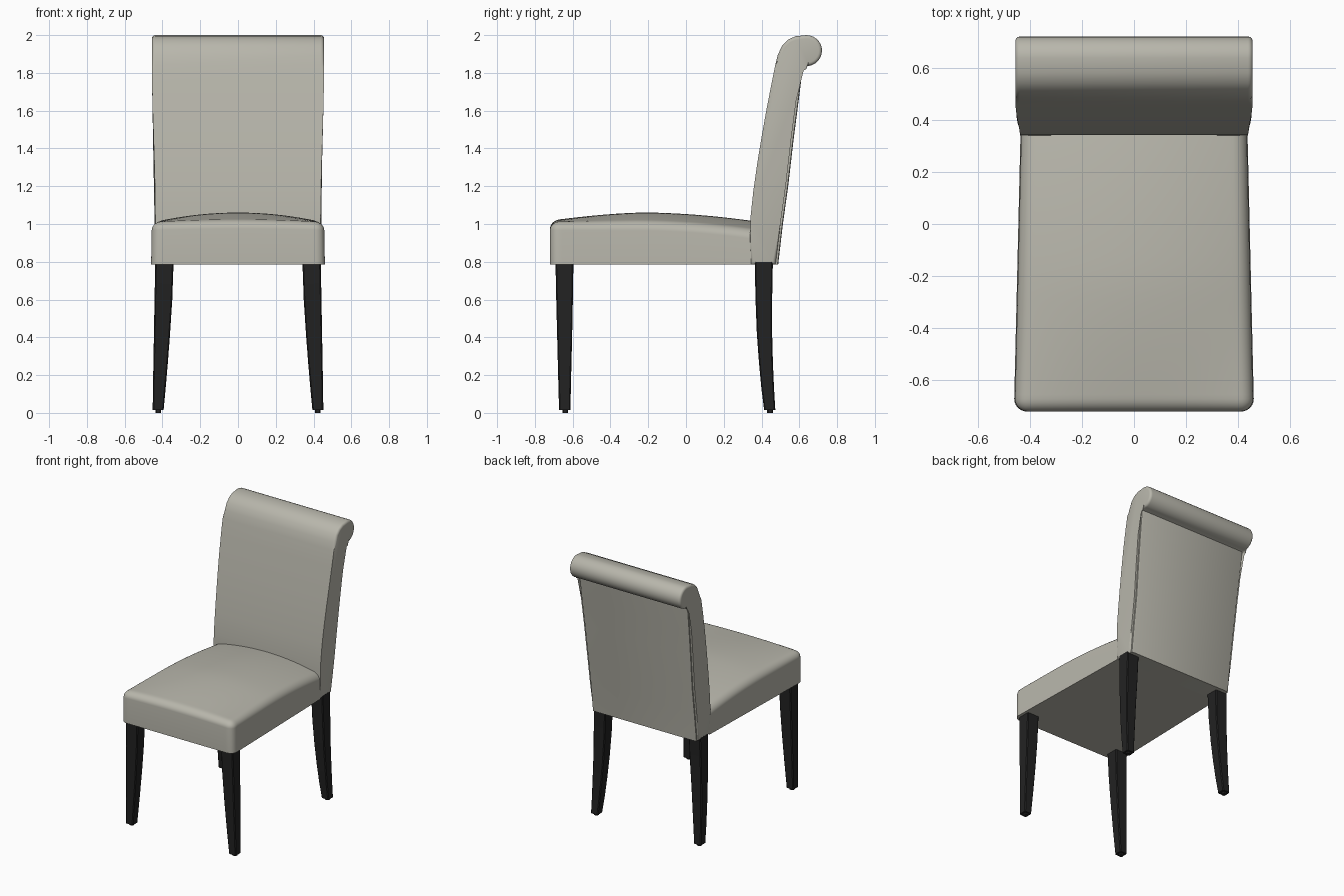
import bpy, bmesh, math

if "Cube" in bpy.data.objects:
    bpy.data.objects.remove(bpy.data.objects["Cube"])

BOTTOM = 0.785  # underside of the upholstery


def material(name, rgb):
    m = bpy.data.materials.new(name)
    m.diffuse_color = (*rgb, 1)
    m.use_nodes = True
    m.node_tree.nodes["Principled BSDF"].inputs["Base Color"].default_value = m.diffuse_color
    return m


LEATHER = material("warm grey leather", (0.48, 0.47, 0.41))
BLACK = material("black wood", (0.016, 0.016, 0.016))


def finish(bm, name, mat, angle=35):
    bmesh.ops.recalc_face_normals(bm, faces=bm.faces[:])
    me = bpy.data.meshes.new(name)
    bm.to_mesh(me)
    bm.free()
    me.materials.append(mat)
    me.shade_smooth()
    me.set_sharp_from_angle(angle=math.radians(angle))
    ob = bpy.data.objects.new(name, me)
    bpy.context.collection.objects.link(ob)
    return ob


def loft(bm, rings):
    """Skin a list of equal closed rings and cap both ends."""
    vs = [[bm.verts.new(p) for p in r] for r in rings]
    for a, b in zip(vs, vs[1:]):
        for i in range(len(a)):
            j = (i + 1) % len(a)
            bm.faces.new((a[i], a[j], b[j], b[i]))
    return [bm.faces.new(vs[0]), bm.faces.new(vs[-1])]


def round_caps(bm, caps, offset):
    edges = list({e for f in caps for e in f.edges})
    bmesh.ops.bevel(bm, geom=edges, offset=offset, segments=4, profile=0.5,
                    affect='EDGES', clamp_overlap=True)


# Seat: crowned cushion with rounded rim, walls pulled down from its border
def seat():
    bm = bmesh.new()
    bmesh.ops.create_grid(bm, x_segments=44, y_segments=44, size=1)
    front, rear, r = -0.72, 0.345, 0.05
    for v in bm.verts:
        u = math.sin(v.co.x * math.pi / 2)
        t = (math.sin(v.co.y * math.pi / 2) + 1) / 2
        y = front + (rear - front) * t
        w = 0.458 - 0.025 * t
        x = u * w
        ax, ay = max(0, abs(x) - (w - r)), max(0, front + r - y)
        m = max(ax, ay)
        rim = math.sqrt(max(0, 1 - (m / r) ** 2))
        if ax > 0 and ay > 0:  # round the front corners in plan
            k = m / math.hypot(ax, ay)
            x = math.copysign(w - r + ax * k, x)
            y = front + r - ay * k
        base = 0.967 - 0.045 * max(0, (t - 0.4) / 0.6) ** 2
        crown = 0.052 * (1 - u * u) * math.sin(math.pi / 2 * min(1, 0.1 + t / 0.6))
        v.co = (x, y, base + 0.043 * rim + crown)
    border = [e for e in bm.edges if e.is_boundary]
    new = bmesh.ops.extrude_edge_only(bm, edges=border)["geom"]
    for v in new:
        if isinstance(v, bmesh.types.BMVert):
            v.co.z = BOTTOM
            v.co.x *= 1.007
    bmesh.ops.holes_fill(bm, edges=[e for e in bm.edges if e.is_boundary], sides=0)
    finish(bm, "seat", LEATHER, 50)


def back_width(z):
    s = min(1, max(0, (z - 1.05) / 0.8))
    return 0.438 + 0.018 * s * s * (3 - 2 * s)


# Backrest: side profile with rolled top, spanned across x
def backrest():
    prof = [(0.34, BOTTOM), (0.34, 0.95), (0.342, 1.04), (0.357, 1.18), (0.377, 1.32),
            (0.40, 1.46), (0.425, 1.60), (0.452, 1.74), (0.472, 1.84), (0.486, 1.895),
            (0.508, 1.943), (0.54, 1.976), (0.58, 1.994)]
    for i in range(15):
        a = math.radians(90 - i * 13.2)
        prof.append((0.638 + 0.082 * math.cos(a), 1.918 + 0.082 * math.sin(a)))
    prof += [(0.606, 1.825), (0.583, 1.65), (0.557, 1.45), (0.528, 1.2),
             (0.50, 1.0), (0.474, BOTTOM)]
    bm = bmesh.new()
    caps = loft(bm, [[(s * back_width(z), y, z) for y, z in prof] for s in (-1, 1)])
    round_caps(bm, caps, 0.018)
    finish(bm, "backrest", LEATHER, 45)


# Rear panel: thin upholstered sheet stitched onto the back
def rear_panel():
    line = [(0.488, BOTTOM), (0.513, 1.0), (0.541, 1.2), (0.570, 1.45),
            (0.596, 1.65), (0.619, 1.835)]
    bm = bmesh.new()
    rings = []
    for y, z in line:
        w = back_width(z) - 0.014
        rings.append([(-w, y - 0.025, z), (w, y - 0.025, z), (w, y - 0.004, z),
                      (w - 0.01, y, z), (-w + 0.01, y, z), (-w, y - 0.004, z)])
    loft(bm, rings)
    finish(bm, "rear_panel", LEATHER)


# Legs: tapered square sections (z, inner x, outer x, front y, rear y)
FRONT = [(0.0, 0.408, 0.438, -0.655, -0.625), (0.014, 0.408, 0.438, -0.655, -0.625),
         (0.014, 0.394, 0.452, -0.672, -0.612), (0.2, 0.377, 0.449, -0.677, -0.608),
         (0.4, 0.361, 0.445, -0.682, -0.603), (0.6, 0.348, 0.442, -0.687, -0.599),
         (0.8, 0.341, 0.438, -0.691, -0.596)]
REAR = [(0.0, 0.408, 0.438, 0.43, 0.46), (0.014, 0.408, 0.438, 0.43, 0.46),
        (0.014, 0.394, 0.452, 0.414, 0.473), (0.13, 0.383, 0.45, 0.399, 0.466),
        (0.27, 0.371, 0.448, 0.386, 0.46), (0.42, 0.36, 0.445, 0.375, 0.456),
        (0.6, 0.348, 0.442, 0.368, 0.456), (0.8, 0.341, 0.438, 0.364, 0.46)]


def leg(name, sections, side):
    c = 0.006  # corner chamfer
    bm = bmesh.new()
    rings = []
    for z, x0, x1, y0, y1 in sections:
        pts = [(x0 + c, y0), (x1 - c, y0), (x1, y0 + c), (x1, y1 - c),
               (x1 - c, y1), (x0 + c, y1), (x0, y1 - c), (x0, y0 + c)]
        rings.append([(side * x, y, z) for x, y in pts])
    loft(bm, rings)
    finish(bm, name, BLACK, 30)


seat()
backrest()
rear_panel()
for side, label in ((-1, "left"), (1, "right")):
    leg("front_leg_" + label, FRONT, side)
    leg("rear_leg_" + label, REAR, side)
